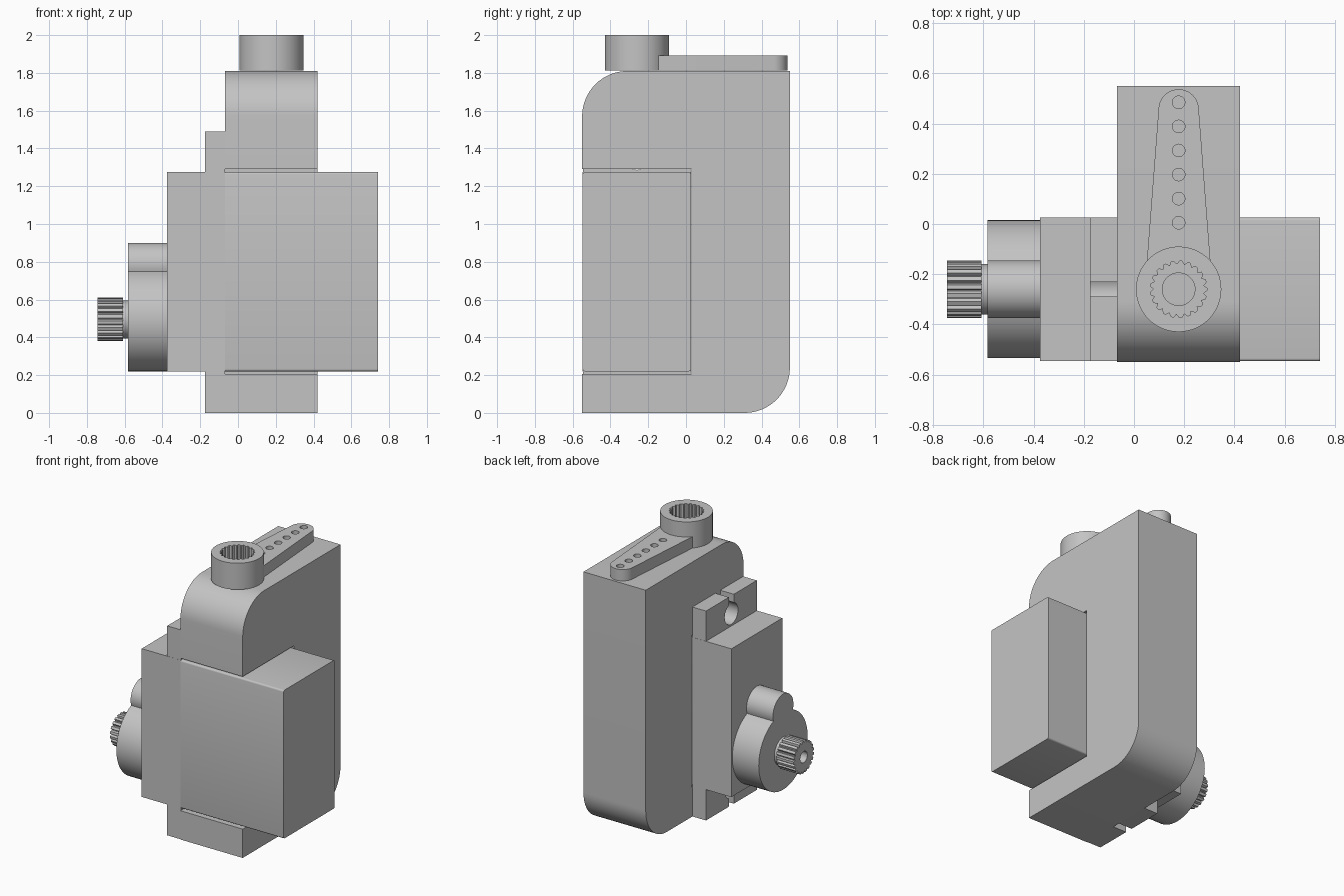
import bpy, bmesh
from math import sin, cos, asin, pi, radians

cube = bpy.data.objects.get("Cube")
if cube:
    bpy.data.objects.remove(cube, do_unlink=True)

grey = bpy.data.materials.new("plain_grey")
grey.use_nodes = True
COLOUR = (0.55, 0.55, 0.55, 1)
grey.diffuse_color = COLOUR
grey.node_tree.nodes["Principled BSDF"].inputs["Base Color"].default_value = COLOUR


def arc(cx, cy, r, start, end, n=16):
    """Points on an arc, angles in degrees."""
    steps = [radians(start + (end - start) * i / n) for i in range(n + 1)]
    return [(cx + r * cos(a), cy + r * sin(a)) for a in steps]


def circle(cx, cy, r, n=48):
    return arc(cx, cy, r, 0, 360, n)[:-1]


def gear(cx, cy, outer, inner, teeth, tip):
    """Toothed outline; tip is the flat share of each tooth."""
    pts = []
    for i in range(teeth):
        for r, f in ((inner, -0.5), (outer, -tip / 2), (outer, tip / 2), (inner, 0.5 - tip / 4)):
            a = 2 * pi * (i + f) / teeth
            pts.append((cx + r * cos(a), cy + r * sin(a)))
    return pts


def extrude(name, pts, axis, lo, hi):
    """Extrude a (y, z) outline along x, or an (x, y) outline along z."""
    bm = bmesh.new()
    place = (lambda p: (lo, p[0], p[1])) if axis == "x" else (lambda p: (p[0], p[1], lo))
    face = bm.faces.new([bm.verts.new(place(p)) for p in pts])
    grown = bmesh.ops.extrude_face_region(bm, geom=[face])["geom"]
    move = (hi - lo, 0, 0) if axis == "x" else (0, 0, hi - lo)
    bmesh.ops.translate(bm, vec=move, verts=[v for v in grown if isinstance(v, bmesh.types.BMVert)])
    bmesh.ops.recalc_face_normals(bm, faces=bm.faces)
    mesh = bpy.data.meshes.new(name)
    bm.to_mesh(mesh)
    bm.free()
    mesh.materials.append(grey)
    ob = bpy.data.objects.new(name, mesh)
    bpy.context.collection.objects.link(ob)
    return ob


def activate(ob):
    bpy.ops.object.select_all(action="DESELECT")
    ob.select_set(True)
    bpy.context.view_layer.objects.active = ob


def cut(ob, cutter):
    cutter.hide_render = True
    mod = ob.modifiers.new("cut", "BOOLEAN")
    mod.operation, mod.solver, mod.object = "DIFFERENCE", "EXACT", cutter
    activate(ob)
    bpy.ops.object.modifier_apply(modifier=mod.name)
    bpy.data.objects.remove(cutter, do_unlink=True)


FRONT, BACK, MID = -0.547, 0.026, -0.26     # motor depth and its centre line
BOTTOM, TOP = 0.22, 1.275                   # motor height
parts = []

# Holder: C-shaped side outline with two rounded corners and a motor opening
R = 0.24
outline = [(-0.55, 0)] + arc(0.55 - R, R, R, -90, 0) + [(0.55, 1.81)]
outline += arc(-0.55 + R, 1.81 - R, R, 90, 180)
outline += [(-0.55, 1.29), (0.028, 1.29), (0.028, 0.205), (-0.55, 0.205)]
parts.append(extrude("holder", outline, "x", -0.068, 0.422))

# Motor case, softened along its long edges
r = 0.012
case = arc(BACK - r, BOTTOM + r, r, -90, 0, 4) + arc(BACK - r, TOP - r, r, 0, 90, 4)
case += arc(FRONT + r, TOP - r, r, 90, 180, 4) + arc(FRONT + r, BOTTOM + r, r, 180, 270, 4)
parts.append(extrude("motor_case", case, "x", -0.07, 0.742))

# Gear case
box = [(FRONT, BOTTOM), (BACK, BOTTOM), (BACK, TOP), (FRONT, TOP)]
parts.append(extrude("gear_case", box, "x", -0.375, -0.07))

# Mounting flange with a keyhole slot at each end
HOLE, SLOT = 0.075, 0.028
a = asin(SLOT / HOLE) * 180 / pi
upper = [(BACK - 0.001, 1.49), (MID + SLOT, 1.49)]
upper += arc(MID, 1.362, HOLE, 90 - a, a - 270, 28)
upper += [(MID - SLOT, 1.49), (FRONT + 0.001, 1.49)]
lower = [(y, 1.49 - z) for y, z in reversed(upper)]
parts.append(extrude("mounting_flange", upper + lower, "x", -0.175, -0.068))

# Output turret: large and small round merged in one outline
SHAFT_Z = 0.495
turret = arc(MID, SHAFT_Z, 0.275, 113.3, 426.7, 56)
turret += arc(MID, SHAFT_Z + 0.29, 0.115, -19, 199, 28)[1:-1]
parts.append(extrude("output_turret", turret, "x", -0.583, -0.37))

# Output shaft
parts.append(extrude("shaft_neck", circle(MID, SHAFT_Z, 0.1), "x", -0.615, -0.58))
spline = extrude("shaft_spline", gear(MID, SHAFT_Z, 0.115, 0.1, 21, 0.5), "x", -0.745, -0.608)
cut(spline, extrude("cutter", circle(MID, SHAFT_Z, 0.04, 32), "x", -0.8, -0.65))
parts.append(spline)

# Horn hub with a toothed socket and a screw hole
HX, BASE = 0.178, 1.812
hub = extrude("horn_hub", circle(HX, MID, 0.17, 64), "z", BASE, 2.0)
cut(hub, extrude("cutter", gear(HX, MID, 0.113, 0.1, 21, 0.3), "z", 1.87, 2.1))
cut(hub, extrude("cutter", circle(HX, MID, 0.065), "z", 1.7, 1.9))
parts.append(hub)

# Tapered horn arm with a row of holes
arm_outline = arc(HX, MID, 0.16, 143, 37, 20) + arc(HX, 0.457, 0.08, 7, 173, 24)
arm = extrude("horn_arm", arm_outline, "z", BASE, 1.893)
for i in range(6):
    cut(arm, extrude("cutter", circle(HX, 0.005 + 0.096 * i, 0.025, 24), "z", 1.7, 2.1))
parts.append(arm)

for ob in parts:
    activate(ob)
    bpy.ops.object.shade_smooth_by_angle(angle=radians(30))
